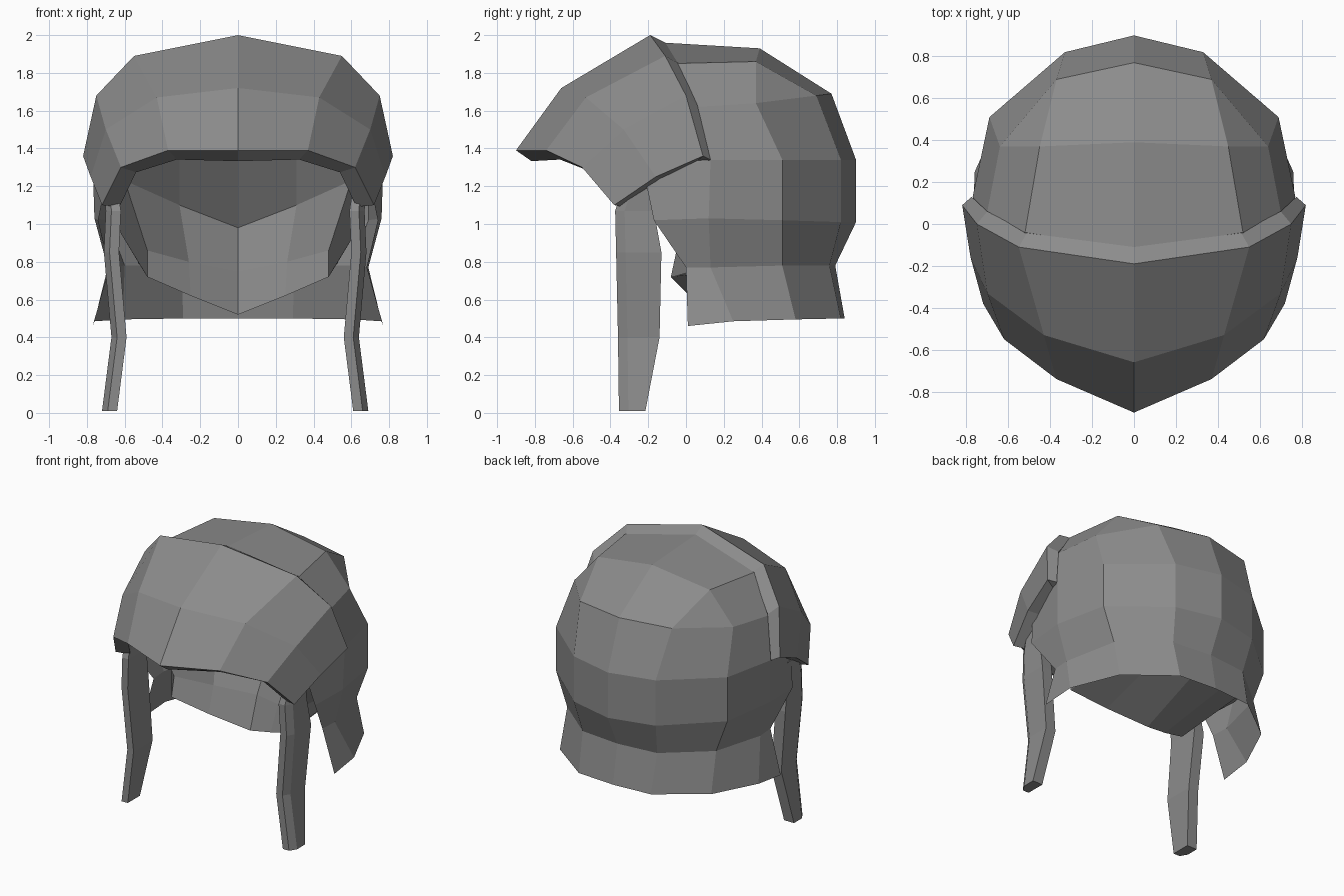
import bpy, bmesh
from mathutils import Vector

if "Cube" in bpy.data.objects:
    bpy.data.objects.remove(bpy.data.objects["Cube"])

CENTRE = Vector((0, 0.1, 1.1))
GREY = bpy.data.materials.new("dark_grey")
GREY.diffuse_color = (0.26, 0.26, 0.26, 1)
GREY.use_nodes = True
GREY.node_tree.nodes["Principled BSDF"].inputs["Base Color"].default_value = GREY.diffuse_color


def finish(bm, name, thickness=0.0, outward=True):
    bmesh.ops.remove_doubles(bm, verts=bm.verts, dist=0.001)
    bmesh.ops.dissolve_degenerate(bm, edges=bm.edges, dist=0.001)
    bmesh.ops.recalc_face_normals(bm, faces=bm.faces)
    if outward:
        facing = sum(f.normal.dot(f.calc_center_median() - CENTRE) for f in bm.faces)
        if facing < 0:
            bmesh.ops.reverse_faces(bm, faces=bm.faces)
    mesh = bpy.data.meshes.new(name)
    bm.to_mesh(mesh)
    bm.free()
    mesh.materials.append(GREY)
    obj = bpy.data.objects.new(name, mesh)
    bpy.context.collection.objects.link(obj)
    if thickness:
        mod = obj.modifiers.new("thickness", 'SOLIDIFY')
        mod.thickness = thickness
        mod.offset = -1
    return obj


def skin(rows, name, thickness=0.0, outward=True):
    """Skin rows of points on the right half, mirrored across x = 0."""
    bm = bmesh.new()
    for side in (1, -1):
        grid = [[bm.verts.new((side * x, y, z)) for x, y, z in row] for row in rows]
        for a, b in zip(grid, grid[1:]):
            for i in range(len(a) - 1):
                bm.faces.new((a[i], a[i + 1], b[i + 1], b[i]))
    return finish(bm, name, thickness, outward)


# Dome: crown to lower rim, each row from front side to back centre
rim = [(.68, 0, .77), (.69, .13, .77), (.60, .51, .78), (.30, .76, .78), (0, .79, .78)]
dome = [
    [(0, -.35, 1.80), (0, -.12, 1.96), (0, .39, 1.93), (0, .39, 1.93), (0, .39, 1.93)],
    [(.45, -.30, 1.68), (.52, -.04, 1.85), (.45, .37, 1.86), (.45, .37, 1.86), (0, .39, 1.93)],
    [(.62, -.22, 1.50), (.70, .06, 1.62), (.64, .37, 1.64), (.37, .69, 1.68), (0, .77, 1.69)],
    [(.69, -.22, 1.26), (.77, .13, 1.34), (.69, .51, 1.34), (.33, .82, 1.34), (0, .90, 1.34)],
    [(.74, -.17, 1.02), (.76, .12, 1.03), (.69, .51, 1.02), (.33, .82, 1.01), (0, .90, 1.01)],
    rim,
]
skin(dome, "dome")

# Inner lining: hollow front wall with a V-shaped lower edge, recessed at the sides
lining = [
    [(.62, -.22, 1.50), (.60, -.20, 1.50), (.31, -.10, 1.60), (0, -.05, 1.62)],
    [(.69, -.22, 1.26), (.60, -.15, 1.23), (.31, .20, 1.10), (0, .35, .98)],
    [(.62, .12, .95), (.48, -.05, .86), (.26, .09, .80), (0, .22, .75)],
    [(.53, .20, .80), (.48, -.08, .72), (.25, .02, .62), (0, .14, .52)],
    [(.53, .40, .79), (.48, .58, .78), (.30, .76, .78), (0, .79, .78)],
]
skin(lining, "inner_lining", outward=False)

# Flared neck guard
flare = [(.77, .01, .46), (.76, .25, .485), (.61, .58, .495), (.29, .82, .50), (0, .84, .50)]
skin([rim, flare], "neck_guard")

# Thick brow visor: rear lip, rear, middle and front rows, centre to side
visor = [
    [(0, -.11, 1.96), (.51, -.04, 1.85), (.70, .06, 1.63), (.775, .13, 1.34)],
    [(0, -.19, 2.0), (.55, -.11, 1.89), (.75, 0, 1.68), (.82, .09, 1.36)],
    [(0, -.66, 1.72), (.43, -.53, 1.67), (.70, -.33, 1.50), (.78, -.16, 1.25)],
    [(0, -.90, 1.39), (.37, -.74, 1.39), (.62, -.55, 1.30), (.72, -.38, 1.10)],
]
skin(visor, "brow_visor", 0.10)

# Hanging straps: z, inner x, outer x, front y, back y
sections = [(1.20, .62, .69, -.33, -.16), (1.07, .60, .68, -.375, -.17),
            (.85, .61, .69, -.37, -.13), (.40, .57, .65, -.36, -.14),
            (.01, .62, .70, -.355, -.215)]
for side, name, shift in ((1, "right_strap", -.01), (-1, "left_strap", .02)):
    bm = bmesh.new()
    rings = []
    for z, xi, xo, yf, yb in sections:
        outline = [(xi, yf), (xo - .03, yf), (xo, yf + .05), (xo, yb), (xi, yb)]
        rings.append([bm.verts.new((side * (x + shift), y, z)) for x, y in outline])
    for a, b in zip(rings, rings[1:]):
        for i in range(5):
            j = (i + 1) % 5
            bm.faces.new((a[i], a[j], b[j], b[i]))
    bm.faces.new(rings[0])
    bm.faces.new(rings[-1])
    finish(bm, name, outward=False)
